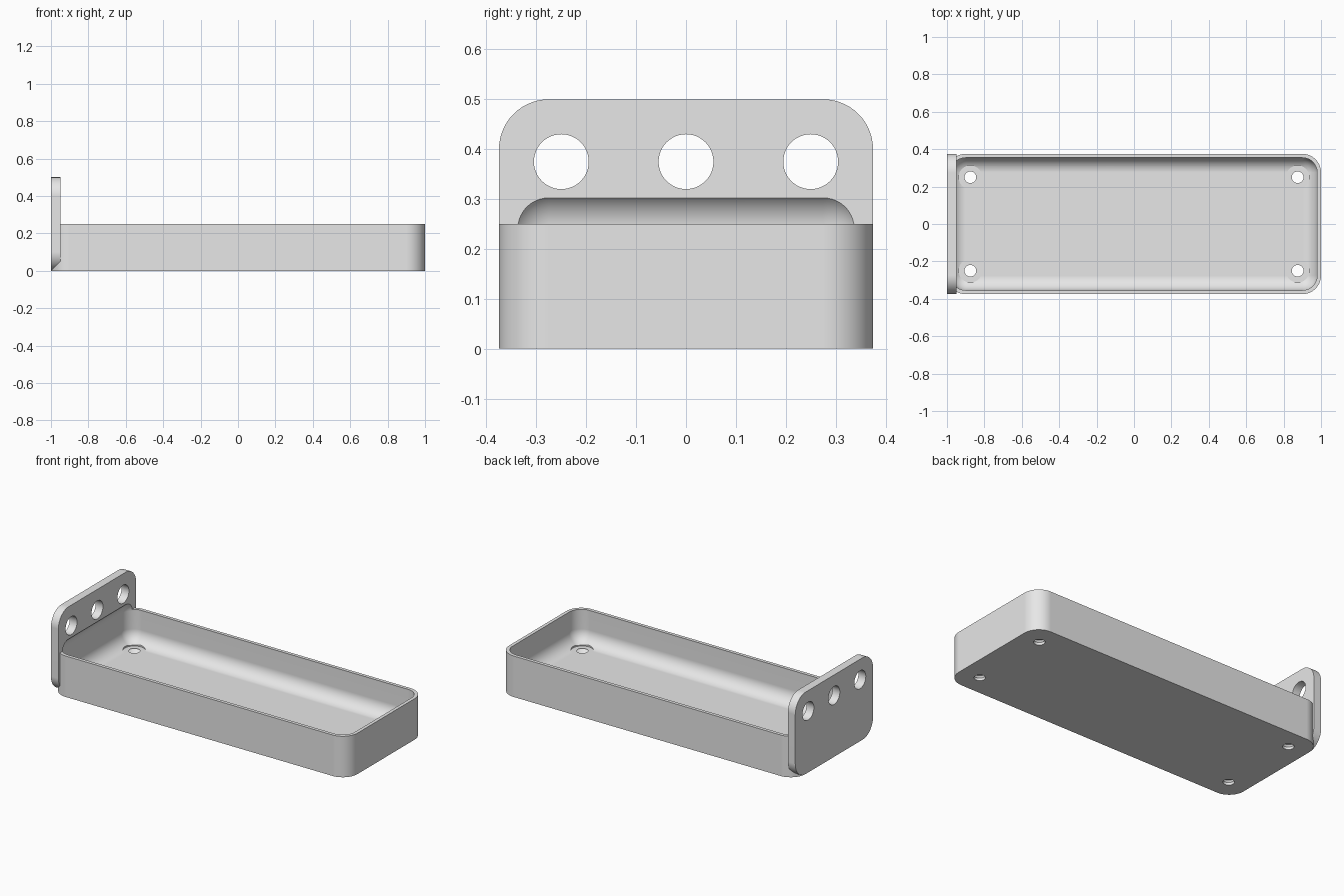
import bpy
import bmesh
import math
from mathutils import Matrix, Vector

default = bpy.data.objects.get("Cube")
if default:
    bpy.data.objects.remove(default, do_unlink=True)

grey = bpy.data.materials.new("light_grey")
grey.use_nodes = True
grey.diffuse_color = (0.8, 0.8, 0.8, 1)
grey.node_tree.nodes["Principled BSDF"].inputs["Base Color"].default_value = (0.8, 0.8, 0.8, 1)


def make_object(name, bm):
    bmesh.ops.recalc_face_normals(bm, faces=bm.faces)
    mesh = bpy.data.meshes.new(name)
    bm.to_mesh(mesh)
    bm.free()
    mesh.materials.append(grey)
    obj = bpy.data.objects.new(name, mesh)
    bpy.context.collection.objects.link(obj)
    return obj


def rounded_box(name, low, high, radius, axis=None):
    """Box with round edges along one axis, or along all axes."""
    low, high = Vector(low), Vector(high)
    bm = bmesh.new()
    bmesh.ops.create_cube(bm, size=1)
    bmesh.ops.scale(bm, vec=high - low, verts=bm.verts)
    bmesh.ops.translate(bm, vec=(low + high) / 2, verts=bm.verts)
    edges = [e for e in bm.edges
             if axis is None or abs((e.verts[0].co - e.verts[1].co)[axis]) > 0.01]
    bmesh.ops.bevel(bm, geom=edges, offset=radius, segments=14, profile=0.5,
                    affect='EDGES', clamp_overlap=False)
    return make_object(name, bm)


def round_cutter(name, center, r_low, r_high, length, axis='Z'):
    bm = bmesh.new()
    turn = Matrix.Rotation(math.pi / 2, 4, 'Y') if axis == 'X' else Matrix()
    bmesh.ops.create_cone(bm, cap_ends=True, segments=48, radius1=r_low, radius2=r_high,
                          depth=length, matrix=Matrix.Translation(center) @ turn)
    return make_object(name, bm)


def combine(target, other, operation):
    mod = target.modifiers.new("combine", 'BOOLEAN')
    mod.operation = operation
    mod.solver = 'EXACT'
    mod.object = other
    bpy.context.view_layer.objects.active = target
    bpy.ops.object.modifier_apply(modifier=mod.name)
    bpy.data.objects.remove(other, do_unlink=True)


# Tray body joined to the upright end plate
tray = rounded_box("tray_with_end_plate", (-1, -0.375, 0), (1, 0.375, 0.25), 0.1, axis=2)
plate = rounded_box("end_plate", (-1, -0.375, 0), (-0.95, 0.375, 0.5), 0.1, axis=0)
combine(tray, plate, 'UNION')

# Hollow with filleted floor, which also bites into the plate
hollow = rounded_box("hollow", (-0.98, -0.355, 0.05), (0.98, 0.355, 0.32), 0.08)
combine(tray, hollow, 'DIFFERENCE')

# Three round holes through the end plate
for y in (-0.25, 0, 0.25):
    combine(tray, round_cutter("plate_hole", (-0.975, y, 0.375), 0.055, 0.055, 0.2, 'X'),
            'DIFFERENCE')

# Countersunk screw holes in the floor corners
for x in (-0.875, 0.875):
    for y in (-0.25, 0.25):
        combine(tray, round_cutter("screw_hole", (x, y, 0), 0.031, 0.031, 0.16), 'DIFFERENCE')
        combine(tray, round_cutter("countersink", (x, y, 0.033), 0.031, 0.063, 0.034),
                'DIFFERENCE')
        combine(tray, round_cutter("head_clearance", (x, y, 0.09), 0.063, 0.063, 0.08),
                'DIFFERENCE')

# Smooth the fillets, keep the rims sharp and the flats flat
bpy.ops.object.select_all(action='DESELECT')
tray.select_set(True)
bpy.context.view_layer.objects.active = tray
bpy.ops.object.shade_smooth_by_angle(angle=math.radians(25))
weighted = tray.modifiers.new("flat_shading", 'WEIGHTED_NORMAL')
weighted.keep_sharp = True
